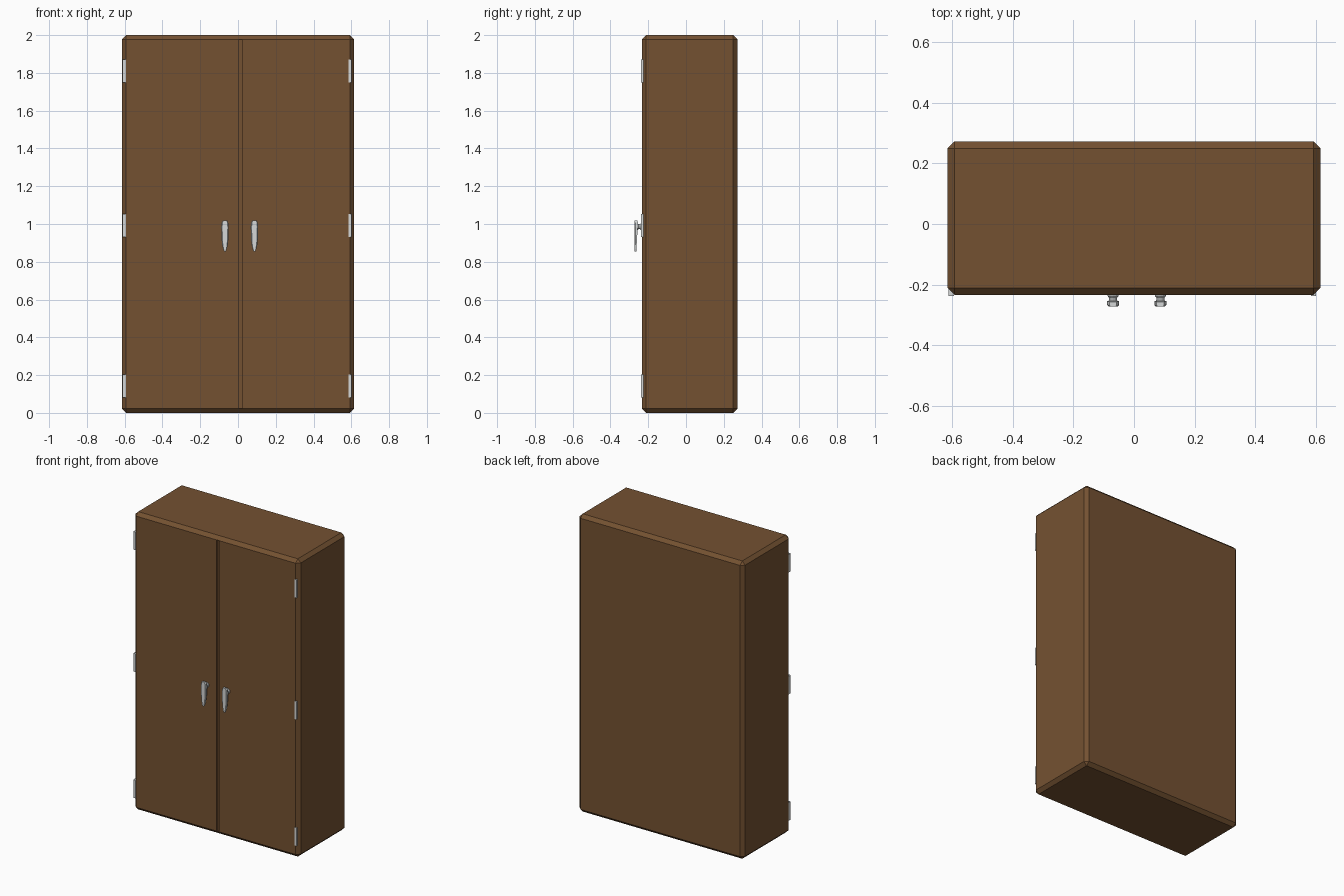
import bpy, bmesh
from mathutils import Matrix

if "Cube" in bpy.data.objects:
    bpy.data.objects.remove(bpy.data.objects["Cube"])


def material(name, rgb):
    m = bpy.data.materials.new(name)
    m.diffuse_color = (*rgb, 1)
    m.use_nodes = True
    m.node_tree.nodes["Principled BSDF"].inputs["Base Color"].default_value = m.diffuse_color
    return m


wood = material("brown wood", (0.175, 0.083, 0.031))
metal = material("light grey metal", (0.66, 0.68, 0.68))


def make(name, bm, mat):
    bmesh.ops.recalc_face_normals(bm, faces=bm.faces)
    me = bpy.data.meshes.new(name)
    bm.to_mesh(me)
    bm.free()
    me.materials.append(mat)
    ob = bpy.data.objects.new(name, me)
    bpy.context.collection.objects.link(ob)
    return ob


def box(name, lo, hi, mat, bevel=0):
    bm = bmesh.new()
    size = [b - a for a, b in zip(lo, hi)]
    mid = [(a + b) / 2 for a, b in zip(lo, hi)]
    bmesh.ops.create_cube(bm, size=1, matrix=Matrix.Translation(mid) @ Matrix.Diagonal((*size, 1)))
    if bevel:
        bmesh.ops.bevel(bm, geom=bm.edges[:], offset=bevel, segments=1, affect='EDGES')
    return make(name, bm, mat)


FRONT = -0.234

# Chamfered cabinet body with the slot between the two doors
body = box("cabinet_body", (-0.615, FRONT, 0), (0.615, 0.272, 2), wood, 0.022)
slot = box("door_slot_cutter", (0.005, -0.3, 0.022), (0.022, FRONT + 0.015, 1.978), wood)
slot.hide_render = True
cut = body.modifiers.new("door slot", 'BOOLEAN')
cut.object = slot
cut.operation = 'DIFFERENCE'
cut.solver = 'EXACT'
bpy.context.view_layer.objects.active = body
bpy.ops.object.modifier_apply(modifier=cut.name)
bpy.data.objects.remove(slot)

# Hinges, three down each outer edge
for side, x0, x1 in (("left", -0.612, -0.594), ("right", 0.585, 0.601)):
    for level, z in (("lower", 0.143), ("middle", 0.992), ("upper", 1.81)):
        box(f"{side}_{level}_hinge", (x0, FRONT - 0.003, z - 0.061),
            (x1, FRONT + 0.022, z + 0.061), metal)


# Handle grip: stacked cross-sections (z, half width, back y)
GRIP = [(1.018, 0.012, -0.257), (1.008, 0.017, -0.255), (0.985, 0.02, -0.255),
        (0.955, 0.019, -0.257), (0.92, 0.018, -0.26), (0.89, 0.015, -0.261),
        (0.868, 0.010, -0.262), (0.855, 0.005, -0.263)]


def grip(name, x):
    bm = bmesh.new()
    rings = []
    for z, w, back in GRIP:
        pts = [(-w, back), (w, back), (w, -0.267), (w * 0.75, -0.272),
               (-w * 0.75, -0.272), (-w, -0.267)]
        rings.append([bm.verts.new((x + px, py, z)) for px, py in pts])
    for a, b in zip(rings, rings[1:]):
        for i in range(6):
            j = (i + 1) % 6
            bm.faces.new((a[i], a[j], b[j], b[i]))
    bm.faces.new(rings[0])
    bm.faces.new(rings[-1])
    make(name, bm, metal)


# Handle stem: round neck, wider where it meets the door
STEM = [(FRONT + 0.002, 0.018), (-0.238, 0.018), (-0.244, 0.013), (-0.251, 0.013), (-0.257, 0.018)]


def stem(name, x, sides=12):
    bm = bmesh.new()
    rings = []
    for y, r in STEM:
        circle = bmesh.ops.create_circle(
            bm, segments=sides, radius=r,
            matrix=Matrix.Translation((x, y, 0.986)) @ Matrix.Rotation(1.5707963, 4, 'X'))
        rings.append(circle["verts"])
    for a, b in zip(rings, rings[1:]):
        for i in range(sides):
            j = (i + 1) % sides
            bm.faces.new((a[i], a[j], b[j], b[i]))
    bm.faces.new(rings[0])
    bm.faces.new(rings[-1])
    make(name, bm, metal)


for side, x in (("left", -0.069), ("right", 0.087)):
    grip(f"{side}_handle_grip", x)
    stem(f"{side}_handle_stem", x)
